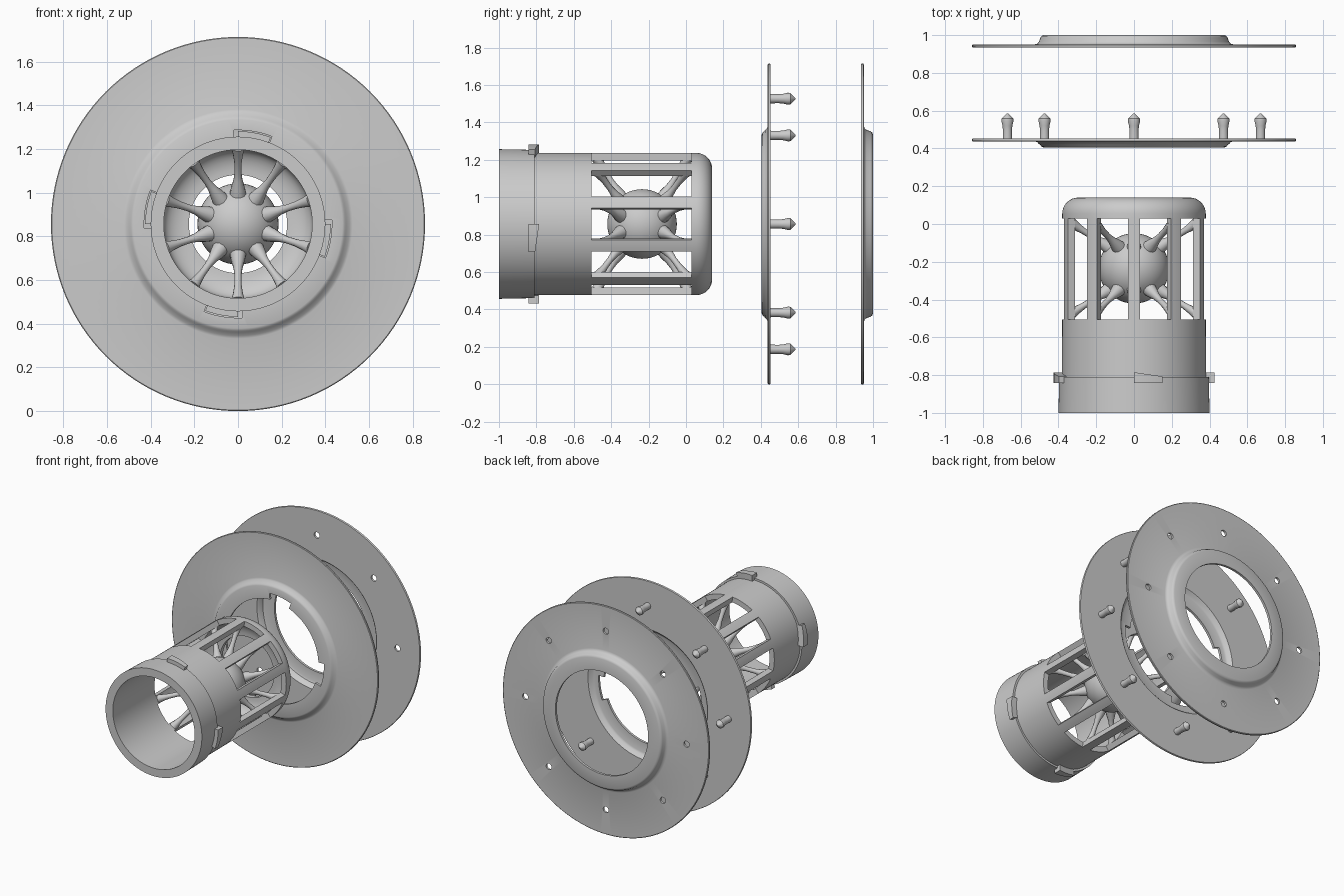
import bpy, bmesh, math
from mathutils import Vector

if "Cube" in bpy.data.objects:
    bpy.data.objects.remove(bpy.data.objects["Cube"])

CZ = 0.857          # height of the common axis, which runs along y
TAU = 2 * math.pi


def polar(r, a, y):
    return Vector((r * math.cos(a), y, CZ + r * math.sin(a)))


def finish(name, bm, smooth=True):
    bmesh.ops.recalc_face_normals(bm, faces=bm.faces)
    me = bpy.data.meshes.new(name)
    bm.to_mesh(me)
    bm.free()
    ob = bpy.data.objects.new(name, me)
    bpy.context.collection.objects.link(ob)
    if smooth:
        bpy.ops.object.select_all(action='DESELECT')
        ob.select_set(True)
        bpy.context.view_layer.objects.active = ob
        bpy.ops.object.shade_smooth_by_angle(angle=math.radians(35))
    return ob


def lathe(bm, profile, n=128):
    """Revolve a closed (radius, y) profile about the main axis."""
    rings = [[bm.verts.new(polar(r, TAU * i / n, y)) for r, y in profile] for i in range(n)]
    m = len(profile)
    for i in range(n):
        p, q = rings[i], rings[(i + 1) % n]
        for j in range(m):
            k = (j + 1) % m
            bm.faces.new((p[j], p[k], q[k], q[j]))


def rod(bm, base, direction, profile, n=16):
    """Round rod with (distance, radius) stations along a direction."""
    w = Vector(direction).normalized()
    u = w.orthogonal().normalized()
    v = w.cross(u)
    rings = []
    for d, r in profile:
        rings.append([bm.verts.new(base + w * d + r * (u * math.cos(TAU * i / n) + v * math.sin(TAU * i / n)))
                      for i in range(n)])
    for p, q in zip(rings, rings[1:]):
        for i in range(n):
            k = (i + 1) % n
            bm.faces.new((p[i], p[k], q[k], q[i]))
    bm.faces.new(rings[0])
    bm.faces.new(rings[-1])


def arc_block(bm, a0, a1, r0, r1, y0, ya, yb, n=10):
    """Curved block from angle a0 to a1; its far side slopes from ya to yb."""
    rows = []
    for i in range(n + 1):
        t = i / n
        a, y1 = a0 + (a1 - a0) * t, ya + (yb - ya) * t
        rows.append([bm.verts.new(polar(r, a, y)) for r, y in ((r0, y0), (r1, y0), (r1, y1), (r0, y1))])
    for p, q in zip(rows, rows[1:]):
        for j in range(4):
            k = (j + 1) % 4
            bm.faces.new((p[j], p[k], q[k], q[j]))
    bm.faces.new(rows[0])
    bm.faces.new(rows[-1])


def cut(ob, cutter):
    cutter.hide_render = True
    mod = ob.modifiers.new("cut", 'BOOLEAN')
    mod.operation, mod.solver, mod.object = 'DIFFERENCE', 'EXACT', cutter
    bpy.context.view_layer.objects.active = ob
    bpy.ops.object.modifier_apply(modifier=mod.name)
    bpy.data.objects.remove(cutter)


def flange(name, y0, d, h, bore):
    # thin disc with a dished hub raised by h in direction d
    prof = [(.855, 0), (.857, .003), (.857, .013), (.853, .016), (.525, .016), (.512, .02), (.503, .03),
            (.496, h - .014), (.49, h - .005), (.478, h), (bore, h), (bore, h - .018), (.462, h - .018),
            (.476, h - .024), (.488, .008), (.497, 0)]
    bm = bmesh.new()
    lathe(bm, [(r, y0 + d * y) for r, y in prof])
    return finish(name, bm)


# Spool flanges
front_flange = flange("front_flange", .453, -1, .048, .385)
back_flange = flange("back_flange", .935, 1, .065, .385)

# Bayonet notches in the front flange
bm = bmesh.new()
for k in range(4):
    a = k * math.pi / 2 + .05
    arc_block(bm, a, a - .42, .35, .43, .38, .5, .5)
cut(front_flange, finish("notch_cutter", bm, False))

# Snap pins and their matching holes
pins, holes = bmesh.new(), bmesh.new()
for k in range(8):
    a = TAU * k / 8
    rod(pins, polar(.67, a, .445), (0, 1, 0),
        [(0, .025), (.05, .024), (.075, .026), (.1, .032), (.113, .031), (.14, .004)])
    rod(holes, polar(.67, a, .9), (0, 1, 0), [(0, .023), (.1, .023)])
finish("snap_pins", pins)
cut(back_flange, finish("hole_cutter", holes, False))

# Hub tube with a wider collar at the mouth
bm = bmesh.new()
lathe(bm, [(.34, -1), (.40, -1), (.396, -.81), (.381, -.81), (.38, -.505), (.34, -.505)])
finish("hub_tube", bm)

# Rounded end ring with an open centre
bm = bmesh.new()
prof = [(.34, .03), (.38, .03)]
for i in range(9):
    t = math.pi / 2 * i / 8
    prof.append((.295 + .085 * math.cos(t), .055 + .085 * math.sin(t)))
prof.append((.225, .14))
for i in range(9):
    t = math.pi / 2 * (1 - i / 8)
    prof.append((.225 + .115 * math.cos(t), .035 + .07 * math.sin(t)))
lathe(bm, prof)
finish("end_ring", bm)

# Bars between tube and end ring
bm = bmesh.new()
half = .033 / .38
for k in range(10):
    a = math.pi / 2 + TAU * k / 10
    arc_block(bm, a - half, a + half, .34, .38, -.51, .035, .035, 4)
finish("cage_bars", bm)

# Bayonet tabs on the collar
bm = bmesh.new()
for k in range(4):
    a = k * math.pi / 2
    arc_block(bm, a, a - .36, .37, .425, -.842, -.785, -.807)
finish("locking_tabs", bm)

# Central ball
bm = bmesh.new()
bmesh.ops.create_uvsphere(bm, u_segments=48, v_segments=24, radius=.186)
bmesh.ops.translate(bm, verts=bm.verts, vec=(0, -.235, CZ))
finish("centre_ball", bm)

# Flared spokes holding the ball, fore and aft
bm = bmesh.new()
for k in range(10):
    a = math.pi / 2 + TAU * k / 10
    for side in (-1, 1):
        p = polar(.12, a, -.235 + side * .1)
        q = polar(.35, a, -.235 + side * .24)
        n = (q - p).length
        rod(bm, p, q - p, [(0, .042), (n * .2, .032), (n * .35, .021), (n * .5, .016),
                           (n * .7, .017), (n * .87, .023), (n, .031)], 12)
finish("spokes", bm)
